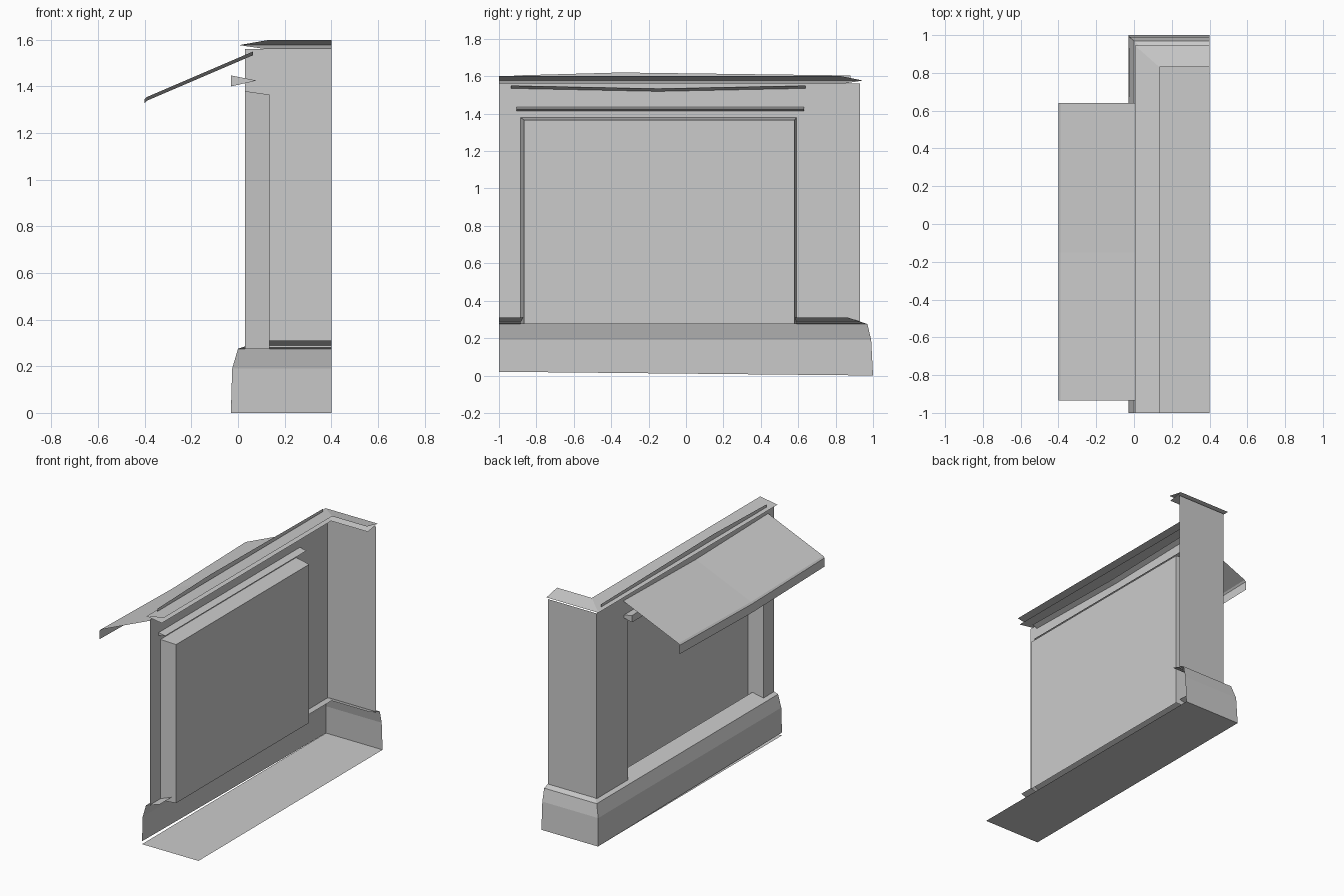
import bpy

if "Cube" in bpy.data.objects:
    bpy.data.objects.remove(bpy.data.objects["Cube"])


def add_mesh(name, verts, faces):
    mesh = bpy.data.meshes.new(name)
    mesh.from_pydata(verts, [], faces)
    mesh.update()
    obj = bpy.data.objects.new(name, mesh)
    bpy.context.collection.objects.link(obj)
    return obj


def corner_sweep(name, profile):
    """Sweep (x, y, z) profile points round the L-shaped corner of the facade."""
    verts, faces = [], []
    for x, y, z in profile:
        verts += [(x, -1, z), (x, y, z), (0.4, y, z)]
    for i in range(len(profile) - 1):
        for k in (0, 1):
            a = i * 3 + k
            faces.append((a, a + 3, a + 4, a + 1))
    return add_mesh(name, verts, faces)


def loft_y(name, profile, ys, sags):
    """Run an (x, z) profile along y, lowering each section by its sag."""
    n = len(profile)
    verts = [(x, y, z - s) for y, s in zip(ys, sags) for x, z in profile]
    faces = [(j * n + i, j * n + i + 1, (j + 1) * n + i + 1, (j + 1) * n + i)
             for j in range(len(ys) - 1) for i in range(n - 1)]
    return add_mesh(name, verts, faces)


WX, WY = 0.03, 0.93            # outer wall planes
BOTTOM, TOP = 0.28, 1.56       # wall height range
Y0, Y1, ZT = -0.885, 0.59, 1.38  # window opening

# Front wall with window opening, and return wall round the corner
add_mesh("wall", [
    (WX, -1, BOTTOM), (WX, Y0, BOTTOM), (WX, Y0, ZT), (WX, Y1, ZT),
    (WX, Y1, BOTTOM), (WX, WY, BOTTOM), (WX, WY, TOP), (WX, Y1, TOP),
    (WX, Y0, TOP), (WX, -1, TOP), (0.4, WY, BOTTOM), (0.4, WY, TOP)],
    [(0, 9, 8, 2, 1), (2, 8, 7, 3), (3, 7, 6, 5, 4), (5, 6, 11, 10)])

# Tapered window reveal and pane
PX = 0.135
reveal = [(WX, Y0, 0.275), (WX, Y0, ZT), (WX, Y1, ZT), (WX, Y1, 0.275)]
pane = [(PX, -0.865, 0.275), (PX, -0.865, 1.365), (PX, 0.58, 1.365), (PX, 0.58, 0.275)]
add_mesh("window_reveal", reveal + pane, [(i, i + 1, i + 5, i + 4) for i in range(3)])
add_mesh("window_pane", pane, [(0, 1, 2, 3)])

# Plinth with sloping sill, its lower edge slightly raised at the open end
plinth = corner_sweep("plinth", [(-0.03, 1.0, 0), (-0.025, 0.99, 0.19),
                                 (0, 0.97, 0.275), (0.105, 0.865, 0.31)])
plinth.data.vertices[0].co.z = 0.02
add_mesh("floor", [(-0.03, -1, 0), (0.4, -1, 0), (0.4, 1, 0), (-0.03, 1, 0)], [(0, 3, 2, 1)])

# Cornice: two sheets meeting at an outer edge
corner_sweep("cornice", [(0.12, 0.84, 1.56), (0.005, 0.945, 1.577), (0.135, 0.83, 1.6)])
add_mesh("cornice_crest", [(WX, -0.92, 1.585), (WX, 0.88, 1.585), (WX, 0.88, 1.604),
                           (WX, -0.35, 1.62), (WX, -0.92, 1.604)], [(0, 1, 2, 3, 4)])

# Sagging awning with a hanging hem
loft_y("awning", [(0.065, 1.55), (-0.39, 1.355), (-0.4, 1.345), (-0.4, 1.285)],
       [-0.935, -0.15, 0.64], [0, 0.016, 0])

# Wedge-shaped lintel above the window
lintel = [(0.08, 1.425), (-0.03, 1.447), (-0.03, 1.4), (0.08, 1.425)]
loft_y("lintel", lintel, [-0.905, 0.63], [0, 0])
for y, name in ((-0.905, "lintel_end_left"), (0.63, "lintel_end_right")):
    add_mesh(name, [(x, y, z) for x, z in lintel[:3]], [(0, 1, 2)])
